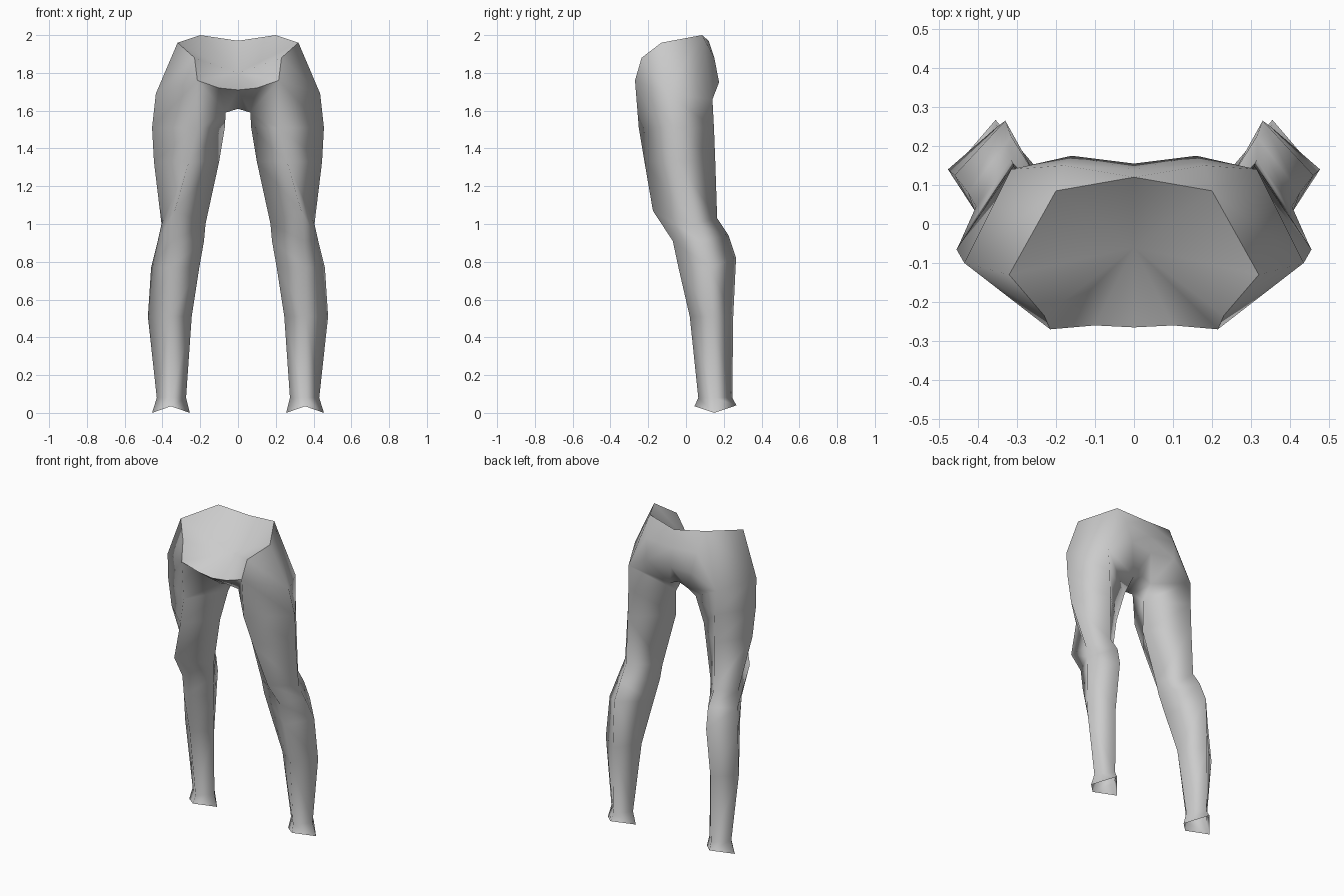
import bpy
import bmesh

default_cube = bpy.data.objects.get("Cube")
if default_cube:
    bpy.data.objects.remove(default_cube, do_unlink=True)


def make_material(name, colour):
    material = bpy.data.materials.new(name)
    material.use_nodes = True
    material.diffuse_color = colour
    material.node_tree.nodes["Principled BSDF"].inputs["Base Color"].default_value = colour
    return material


# Four-cornered leg rings, from hem to thigh. Columns:
# height, outer x y, front x y, inner x y, back x y, front lift, back lift
LEG_RINGS = [
    (0, .455, .15, .355, .045, .255, .15, .355, .267, .035, .04),
    (.08, .43, .15, .35, .065, .275, .15, .35, .245, 0, 0),
    (.51, .477, .14, .36, .02, .245, .105, .35, .25, 0, 0),
    (.77, .46, .125, .36, -.04, .205, .04, .33, .265, 0, .05),
    (.91, .425, .08, .35, -.07, .18, .01, .315, .225, 0, .03),
    (1, .405, .045, .335, -.175, .172, -.005, .315, .165, .07, .03),
    (1.33, .445, -.045, .26, -.22, .1, -.04, .31, .155, 0, 0),
    (1.51, .455, -.065, .215, -.25, .07, 0, .31, .148, 0, 0),
]

bm = bmesh.new()


def ring_corners(row):
    z, ox, oy, fx, fy, ix, iy, bx, by, front_lift, back_lift = row
    corners = [
        (ox, oy, z),
        (fx, fy, z + front_lift),
        (ix, iy, z),
        (bx, by, z + back_lift),
    ]
    return [bm.verts.new(corner) for corner in corners]


def bridge(lower, upper):
    for i in range(len(lower)):
        j = (i + 1) % len(lower)
        bm.faces.new((lower[i], lower[j], upper[j], upper[i]))


# Landmarks of one half of the pelvis
PELVIS = {
    "hip": (.435, -.1, 1.69),
    "groin": (.215, -.27, 1.76),
    "inner_front": (.065, -.09, 1.59),
    "inner_back": (.065, .075, 1.59),
    "thigh_back": (.315, .14, 1.66),
    "crotch": (0, -.1, 1.61),
    "perineum": (0, .075, 1.615),
    "buttock": (.16, .175, 1.75),
    "cleft": (0, .155, 1.74),
    "upper_buttock": (.18, .15, 1.88),
    "spine": (0, .14, 1.86),
    "waist_back": (0, .12, 1.97),
    "waist_corner": (.2, .085, 2),
    "waist_side": (.32, -.13, 1.96),
    "waist_dip": (.23, -.235, 1.88),
    "belly_side": (.1, -.26, 1.72),
    "belly": (0, -.265, 1.71),
    "cap_middle": (0, -.06, 1.8),
}
PELVIS_FACES = [
    "outer_leg front_leg groin hip",
    "front_leg inner_leg inner_front groin",
    "inner_leg inner_back inner_front",
    "inner_leg back_leg thigh_back inner_back",
    "back_leg outer_leg hip thigh_back",
    "hip waist_side waist_dip groin",
    "inner_front groin belly_side",
    "inner_front belly_side belly crotch",
    "inner_front crotch perineum inner_back",
    "inner_back perineum cleft buttock",
    "thigh_back inner_back buttock",
    "hip thigh_back waist_corner waist_side",
    "thigh_back upper_buttock waist_corner",
    "thigh_back buttock upper_buttock",
    "buttock cleft spine upper_buttock",
    "upper_buttock spine waist_back waist_corner",
]
# Rim of the sunken cap that closes the waist
WAIST_RIM = "waist_back waist_corner waist_side waist_dip groin belly_side belly".split()

# Leg tube
rings = [ring_corners(row) for row in LEG_RINGS]
for lower, upper in zip(rings, rings[1:]):
    bridge(lower, upper)

# Pelvis panels, joined to the top leg ring, and the waist cap
points = {name: bm.verts.new(place) for name, place in PELVIS.items()}
points.update(zip(("outer_leg", "front_leg", "inner_leg", "back_leg"), rings[-1]))
for names in PELVIS_FACES:
    bm.faces.new([points[name] for name in names.split()])
for start, end in zip(WAIST_RIM, WAIST_RIM[1:]):
    bm.faces.new((points[start], points[end], points["cap_middle"]))
bmesh.ops.recalc_face_normals(bm, faces=bm.faces[:])

# Smooth surface with a crisp edge around the waist
for face in bm.faces:
    face.smooth = True
for start, end in zip(WAIST_RIM, WAIST_RIM[1:]):
    bm.edges.get((points[start], points[end])).smooth = False

mesh = bpy.data.meshes.new("trousers")
bm.to_mesh(mesh)
bm.free()
mesh.materials.append(make_material("plain grey", (.6, .6, .6, 1)))

trousers = bpy.data.objects.new("trousers", mesh)
bpy.context.collection.objects.link(trousers)

# The other leg and half of the pelvis
mirror = trousers.modifiers.new("mirror", "MIRROR")
mirror.use_clip = True
mirror.merge_threshold = .001
